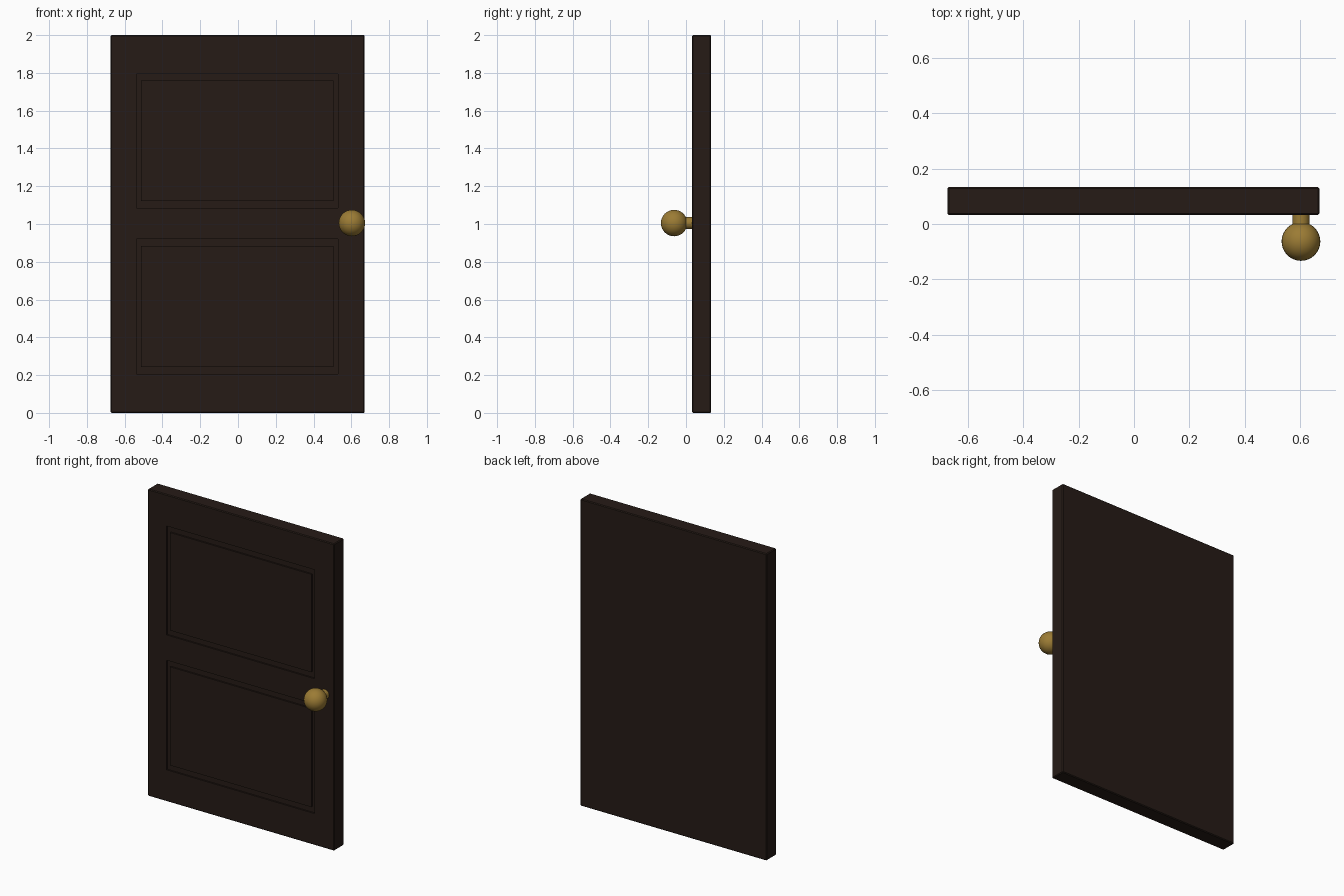
import bpy
import math

if "Cube" in bpy.data.objects:
    bpy.data.objects.remove(bpy.data.objects["Cube"])


def material(name, color):
    m = bpy.data.materials.new(name)
    m.diffuse_color = (*color, 1)
    m.use_nodes = True
    m.node_tree.nodes["Principled BSDF"].inputs["Base Color"].default_value = m.diffuse_color
    return m


wood = material("dark_wood", (0.019, 0.011, 0.008))
brass = material("brass", (0.33, 0.2, 0.035))


def box(name, lo, hi, mat):
    bpy.ops.mesh.primitive_cube_add(size=1, location=[(a + b) / 2 for a, b in zip(lo, hi)])
    ob = bpy.context.object
    ob.name = name
    ob.scale = [b - a for a, b in zip(lo, hi)]
    bpy.ops.object.transform_apply(location=False, rotation=False, scale=True)
    ob.data.materials.append(mat)
    return ob


def apply(ob, mod):
    bpy.context.view_layer.objects.active = ob
    bpy.ops.object.modifier_apply(modifier=mod.name)


FRONT, BACK, DEPTH = 0.033, 0.133, 0.01

# Door slab with slightly eased edges
door = box("door_slab", (-0.674, FRONT, 0), (0.67, BACK, 2), wood)
bevel = door.modifiers.new("eased_edges", 'BEVEL')
bevel.width = 0.005
bevel.segments = 1
apply(door, bevel)

# Recessed fields, each filled with a raised panel that leaves a groove around it
GAP_X, GAP_Z = 0.024, 0.036
for label, z0, z1 in (("lower", 0.206, 0.92), ("upper", 1.085, 1.795)):
    x0, x1 = -0.537, 0.53
    cutter = box("recess_cutter", (x0, FRONT - 0.05, z0), (x1, FRONT + DEPTH, z1), wood)
    cut = door.modifiers.new("recess", 'BOOLEAN')
    cut.operation = 'DIFFERENCE'
    cut.solver = 'EXACT'
    cut.object = cutter
    apply(door, cut)
    bpy.data.objects.remove(cutter)
    box(label + "_panel", (x0 + GAP_X, FRONT, z0 + GAP_Z),
        (x1 - GAP_X, FRONT + DEPTH + 0.005, z1 - GAP_Z), wood)

# Knob stem
KX, KY, KZ = 0.603, -0.063, 1.005
y0, y1 = KY + 0.03, FRONT + 0.01
bpy.ops.mesh.primitive_cylinder_add(vertices=32, radius=0.031, depth=y1 - y0,
                                    location=(KX, (y0 + y1) / 2, KZ),
                                    rotation=(math.pi / 2, 0, 0))
stem = bpy.context.object
stem.name = "knob_stem"

# Knob ball
bpy.ops.mesh.primitive_uv_sphere_add(segments=32, ring_count=16, radius=0.07,
                                     location=(KX, KY, KZ))
knob = bpy.context.object
knob.name = "door_knob"

for ob in (stem, knob):
    ob.data.materials.append(brass)
    bpy.ops.object.select_all(action='DESELECT')
    ob.select_set(True)
    bpy.context.view_layer.objects.active = ob
    bpy.ops.object.shade_smooth_by_angle(angle=math.radians(30))
